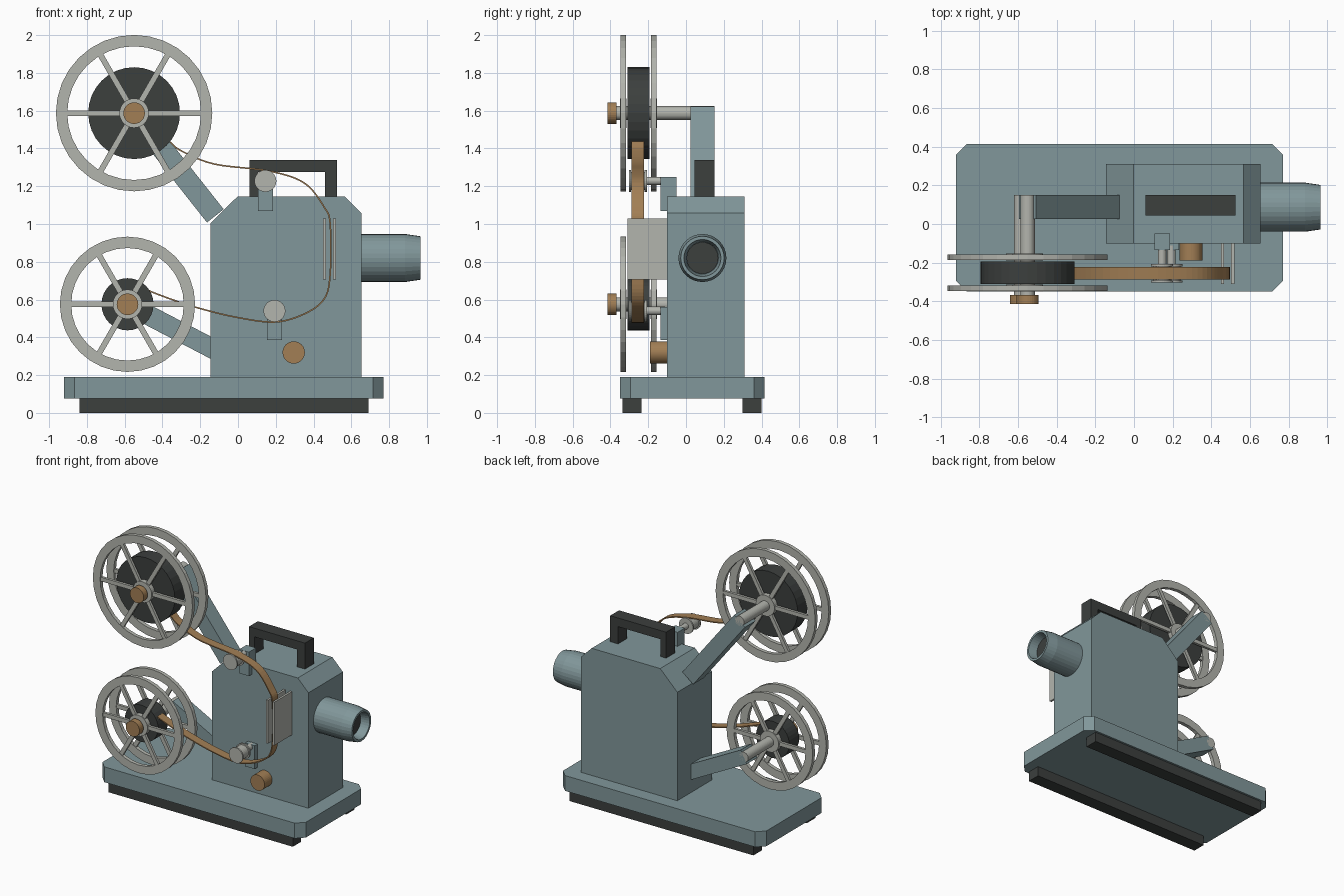
import bpy, bmesh, math
from mathutils import Vector, Matrix

if "Cube" in bpy.data.objects:
    bpy.data.objects.remove(bpy.data.objects["Cube"])


def material(name, rgb):
    m = bpy.data.materials.new(name)
    m.diffuse_color = (*rgb, 1)
    m.use_nodes = True
    m.node_tree.nodes["Principled BSDF"].inputs["Base Color"].default_value = m.diffuse_color
    return m


TEAL = material("teal_paint", (0.22, 0.31, 0.325))
DARK = material("dark_rubber", (0.045, 0.05, 0.048))
METAL = material("pale_metal", (0.45, 0.46, 0.42))
BRASS = material("brass", (0.36, 0.21, 0.09))


def finish(bm, name, mat):
    bmesh.ops.recalc_face_normals(bm, faces=bm.faces)
    me = bpy.data.meshes.new(name)
    bm.to_mesh(me)
    bm.free()
    me.materials.append(mat)
    ob = bpy.data.objects.new(name, me)
    bpy.context.collection.objects.link(ob)
    return ob


def prism(name, pts, axis, lo, hi, mat):
    """Extrude an outline: axis 'y' takes (x, z) points, axis 'z' takes (x, y)."""
    bm = bmesh.new()
    place = (lambda a, b, t: (a, t, b)) if axis == 'y' else (lambda a, b, t: (a, b, t))
    f = bm.faces.new([bm.verts.new(place(a, b, lo)) for a, b in pts])
    top = bmesh.ops.extrude_face_region(bm, geom=[f])
    vs = [v for v in top["geom"] if isinstance(v, bmesh.types.BMVert)]
    bmesh.ops.translate(bm, verts=vs, vec=place(0, 0, hi - lo))
    return finish(bm, name, mat)


def box(name, x0, x1, y0, y1, z0, z1, mat):
    return prism(name, [(x0, y0), (x1, y0), (x1, y1), (x0, y1)], 'z', z0, z1, mat)


def lathe(name, profile, axis, a, b, mat, closed=False, n=32):
    """Spin (radius, position) points about an x axis at (y, z) or a y axis at (x, z)."""
    bm = bmesh.new()
    rings = []
    for r, t in profile:
        ring = []
        for i in range(1 if r == 0 else n):
            c, s = r * math.cos(math.tau * i / n), r * math.sin(math.tau * i / n)
            ring.append(bm.verts.new((t, a + c, b + s) if axis == 'x' else (a + c, t, b + s)))
        rings.append(ring)
    pairs = list(zip(rings, rings[1:])) + ([(rings[-1], rings[0])] if closed else [])
    for p, q in pairs:
        for i in range(n):
            j = (i + 1) % n
            loop = [p[i % len(p)], p[j % len(p)], q[j % len(q)], q[i % len(q)]]
            bm.faces.new(list(dict.fromkeys(loop)))
    return finish(bm, name, mat)


def rod(name, r, y0, y1, x, z, mat):
    return lathe(name, [(0, y0), (r, y0), (r, y1), (0, y1)], 'y', x, z, mat)


# Base plate with clipped corners, and two rubber runners
x0, x1, y0, y1, c = -0.92, 0.77, -0.35, 0.415, 0.055
prism("base_plate", [(x0 + c, y0), (x1 - c, y0), (x1, y0 + c), (x1, y1 - c),
                     (x1 - c, y1), (x0 + c, y1), (x0, y1 - c), (x0, y0 + c)],
      'z', 0.075, 0.19, TEAL)
for side, y in (("front", -0.335), ("back", 0.3)):
    box(side + "_runner", -0.84, 0.69, y, y + 0.1, 0, 0.075, DARK)

# Main housing with chamfered shoulders, carrying handle
prism("housing", [(-0.145, 0.19), (0.655, 0.19), (0.655, 1.057), (0.567, 1.145),
                  (-0.003, 1.145), (-0.145, 1.005)], 'y', -0.1, 0.31, TEAL)
prism("carry_handle", [(0.06, 1.14), (0.105, 1.14), (0.105, 1.275), (0.46, 1.275),
                       (0.46, 1.14), (0.525, 1.14), (0.525, 1.34), (0.06, 1.34)],
      'y', 0.045, 0.15, DARK)

# Lens barrel with recessed dark glass
lathe("lens_barrel", [(0, 0.645), (0.127, 0.645), (0.127, 0.885), (0.115, 0.965),
                      (0.098, 0.965), (0.085, 0.89), (0, 0.89)], 'x', 0.087, 0.82, TEAL)
lathe("lens_glass", [(0, 0.88), (0.084, 0.88), (0.084, 0.9), (0, 0.9)],
      'x', 0.087, 0.82, DARK)


def reel(name, x, z, radius, inner, pack):
    rod(name + "_film_pack", pack, -0.31, -0.193, x, z, DARK)
    for side, ya, yb in (("front", -0.346, -0.318), ("back", -0.185, -0.157)):
        lathe(f"{name}_{side}_rim", [(radius, ya), (radius, yb), (inner, yb), (inner, ya)],
              'y', x, z, METAL, closed=True)
        rod(f"{name}_{side}_hub", 0.078, ya - 0.004, yb + 0.004, x, z, METAL)
        # three bars across the centre give six spokes
        bm = bmesh.new()
        for k in range(3):
            m = (Matrix.Translation((x, (ya + yb) / 2, z)) @ Matrix.Rotation(k * math.pi / 3, 4, 'Y')
                 @ Matrix.Diagonal((2 * inner + 0.02, 0.02, 0.03, 1)))
            bmesh.ops.create_cube(bm, size=1, matrix=m)
        finish(bm, f"{name}_{side}_spokes", METAL)
    rod(name + "_shaft", 0.037, -0.375, 0.15, x, z, METAL)
    rod(name + "_knob", 0.057, -0.415, -0.368, x, z, BRASS)


def arm(name, start, end, width):
    a, b = Vector(start), Vector(end)
    d = (b - a).normalized() * width / 2
    n = Vector((-d.y, d.x))
    prism(name, [a + n, b + n, b - n, a - n], 'y', 0.025, 0.15, TEAL)


# Supply and take-up reels on their arms
reel("upper_reel", -0.55, 1.587, 0.414, 0.354, 0.243)
reel("lower_reel", -0.585, 0.575, 0.358, 0.298, 0.138)
arm("upper_arm", (-0.55, 1.587), (-0.12, 1.043), 0.113)
arm("lower_arm", (-0.585, 0.575), (-0.1, 0.322), 0.105)

# Guide rollers on brackets
for name, x, z, za, zb in (("upper", 0.145, 1.228, 1.07, 1.25), ("lower", 0.193, 0.54, 0.385, 0.56)):
    lathe(name + "_roller", [(0, -0.302), (0.058, -0.302), (0.058, -0.291), (0.048, -0.291),
                             (0.048, -0.219), (0.058, -0.219), (0.058, -0.207),
                             (0.022, -0.207), (0.022, -0.11), (0, -0.11)], 'y', x, z, METAL)
    box(name + "_roller_bracket", x - 0.04, x + 0.04, -0.135, -0.05, za, zb, TEAL)

# Film gate plates and focus knob
for name, x in (("rear", 0.45), ("front", 0.503)):
    box(name + "_gate_plate", x, x + 0.016, -0.31, -0.09, 0.705, 1.03, METAL)
rod("control_knob", 0.059, -0.19, -0.09, 0.295, 0.32, BRASS)

# Film ribbon: smooth curve through the threading path
path = [Vector(p) for p in (
    (-0.40, 1.46), (-0.36, 1.434), (-0.298, 1.386), (-0.124, 1.317), (0.166, 1.28),
    (0.351, 1.217), (0.456, 1.09), (0.488, 1.0), (0.488, 0.735), (0.456, 0.603),
    (0.351, 0.524), (0.193, 0.481), (-0.018, 0.508), (-0.23, 0.561), (-0.388, 0.614),
    (-0.493, 0.656), (-0.52, 0.67))]
bm = bmesh.new()
prev = None
for p0, p1, p2, p3 in zip(path, path[1:], path[2:], path[3:]):
    for i in range(6):
        t = i / 6
        p = 0.5 * (2 * p1 + (p2 - p0) * t + (2 * p0 - 5 * p1 + 4 * p2 - p3) * t * t
                   + (3 * p1 - p0 - 3 * p2 + p3) * t ** 3)
        cur = [bm.verts.new((p.x, y, p.y)) for y in (-0.288, -0.222)]
        if prev:
            bm.faces.new((prev[0], prev[1], cur[1], cur[0]))
        prev = cur
film = finish(bm, "film_ribbon", BRASS)
solid = film.modifiers.new("thickness", 'SOLIDIFY')
solid.thickness = 0.008
solid.offset = 0
